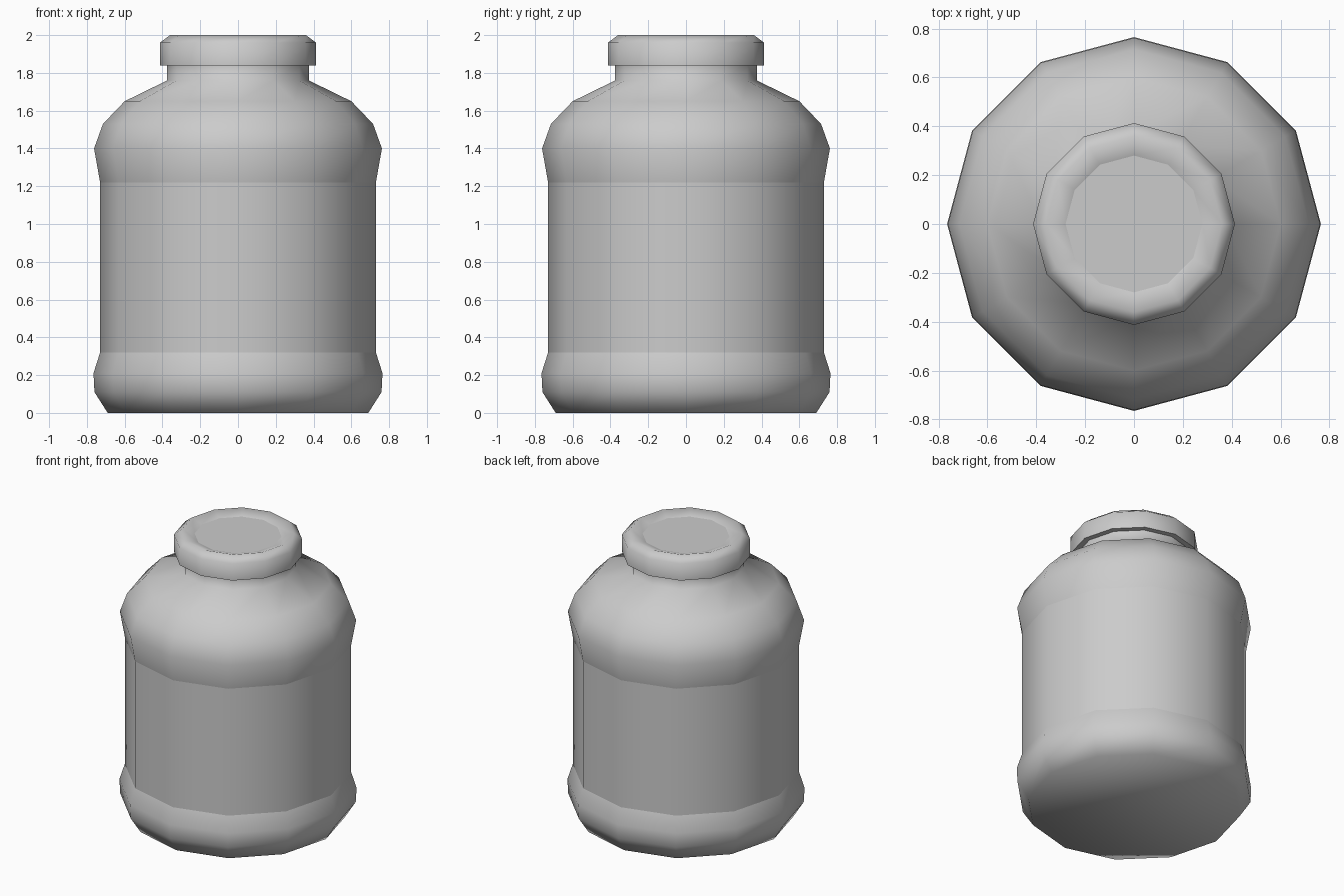
import bpy, bmesh
from math import cos, sin, pi

if "Cube" in bpy.data.objects:
    bpy.data.objects.remove(bpy.data.objects["Cube"])

SIDES = 12


def lathe(name, profile, sharp_rings=()):
    """Spin an (r, z) profile into a capped, smooth solid with chosen hard rings."""
    bm = bmesh.new()
    rings = [[bm.verts.new((r * cos(2 * pi * i / SIDES), r * sin(2 * pi * i / SIDES), z))
              for i in range(SIDES)] for r, z in profile]
    for low, high in zip(rings, rings[1:]):
        for i in range(SIDES):
            j = (i + 1) % SIDES
            bm.faces.new((low[i], low[j], high[j], high[i]))
    bm.faces.new(rings[0][::-1])
    bm.faces.new(rings[-1])
    for f in bm.faces:
        f.smooth = True
    for k in sharp_rings:
        for i in range(SIDES):
            bm.edges.get((rings[k][i], rings[k][(i + 1) % SIDES])).smooth = False
    mesh = bpy.data.meshes.new(name)
    bm.to_mesh(mesh)
    bm.free()
    obj = bpy.data.objects.new(name, mesh)
    bpy.context.collection.objects.link(obj)
    return obj


# Jar body: rounded foot, straight label band, shoulder and neck
lathe("jar_body", [
    (0.69, 0.0), (0.76, 0.11), (0.765, 0.21), (0.73, 0.32),
    (0.73, 1.22), (0.762, 1.40), (0.715, 1.53), (0.60, 1.65),
    (0.375, 1.76), (0.375, 1.845),
], sharp_rings=(3, 4, 9))

# Lid: overhanging rim with a shallow dished top
lathe("lid", [
    (0.375, 1.84), (0.413, 1.84), (0.413, 1.96), (0.36, 2.0), (0.28, 1.972),
], sharp_rings=(0, 1, 4))
